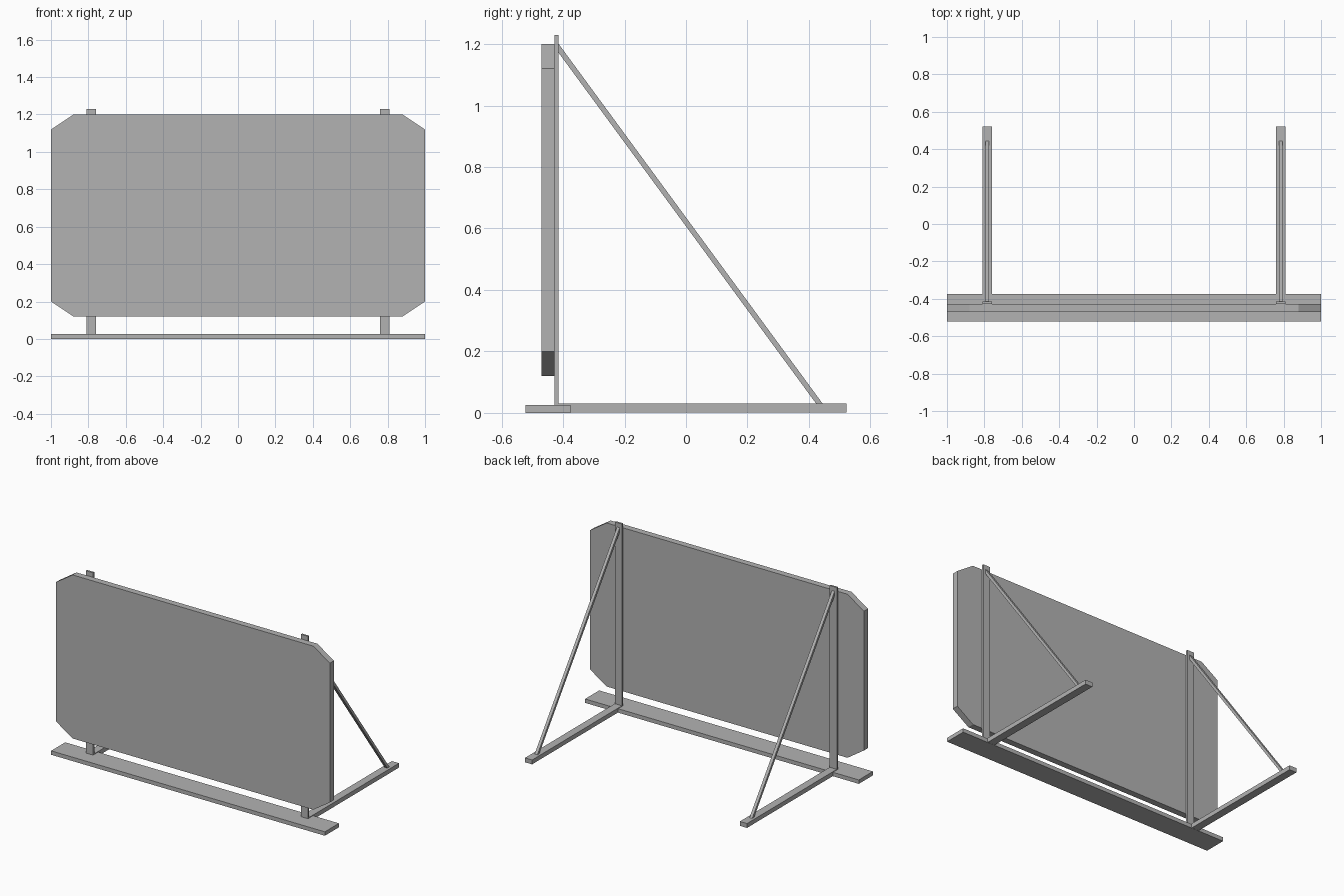
import bpy
import bmesh

cube = bpy.data.objects.get("Cube")
if cube:
    bpy.data.objects.remove(cube, do_unlink=True)

GREY = (0.45, 0.45, 0.45, 1.0)
grey = bpy.data.materials.new("plain grey")
grey.diffuse_color = GREY
grey.use_nodes = True
grey.node_tree.nodes["Principled BSDF"].inputs["Base Color"].default_value = GREY


def extrude_profile(name, points, offset):
    """Make a flat-sided solid from a planar outline pushed along offset."""
    bm = bmesh.new()
    face = bm.faces.new([bm.verts.new(p) for p in points])
    result = bmesh.ops.extrude_face_region(bm, geom=[face], use_keep_orig=True)
    moved = [v for v in result["geom"] if isinstance(v, bmesh.types.BMVert)]
    bmesh.ops.translate(bm, verts=moved, vec=offset)
    bmesh.ops.recalc_face_normals(bm, faces=bm.faces)
    mesh = bpy.data.meshes.new(name)
    bm.to_mesh(mesh)
    bm.free()
    mesh.materials.append(grey)
    obj = bpy.data.objects.new(name, mesh)
    bpy.context.collection.objects.link(obj)
    return obj


def box(name, x, y, z):
    """Make a box from its (min, max) range on each axis."""
    outline = [(x[0], y[0], z[0]), (x[1], y[0], z[0]),
               (x[1], y[1], z[0]), (x[0], y[1], z[0])]
    return extrude_profile(name, outline, (0, 0, z[1] - z[0]))


# Board with clipped corners
half, low, high, cut_x, cut_z = 1.0, 0.12, 1.20, 0.12, 0.08
right_edge = [(half - cut_x, low), (half, low + cut_z),
              (half, high - cut_z), (half - cut_x, high)]
left_edge = [(-x, z) for x, z in reversed(right_edge)]
extrude_profile("board", [(x, -0.47, z) for x, z in right_edge + left_edge],
                (0, 0.042, 0))

# Long plank on the ground under the board
box("base_plank", (-1, 1), (-0.522, -0.375), (0, 0.026))

# Post, floor runner and diagonal brace on each side
for side, sign in (("left", 1), ("right", -1)):
    cx = sign * 0.785
    wide = (cx - 0.026, cx + 0.026)
    box(side + "_post", wide, (-0.428, -0.415), (0.026, 1.23))
    box(side + "_runner", wide, (-0.428, 0.522), (0.001, 0.03))
    brace = [(-0.417, 1.175), (-0.417, 1.204), (0.446, 0.028), (0.425, 0.028)]
    extrude_profile(side + "_brace", [(cx - 0.01, y, z) for y, z in brace],
                    (0.02, 0, 0))
